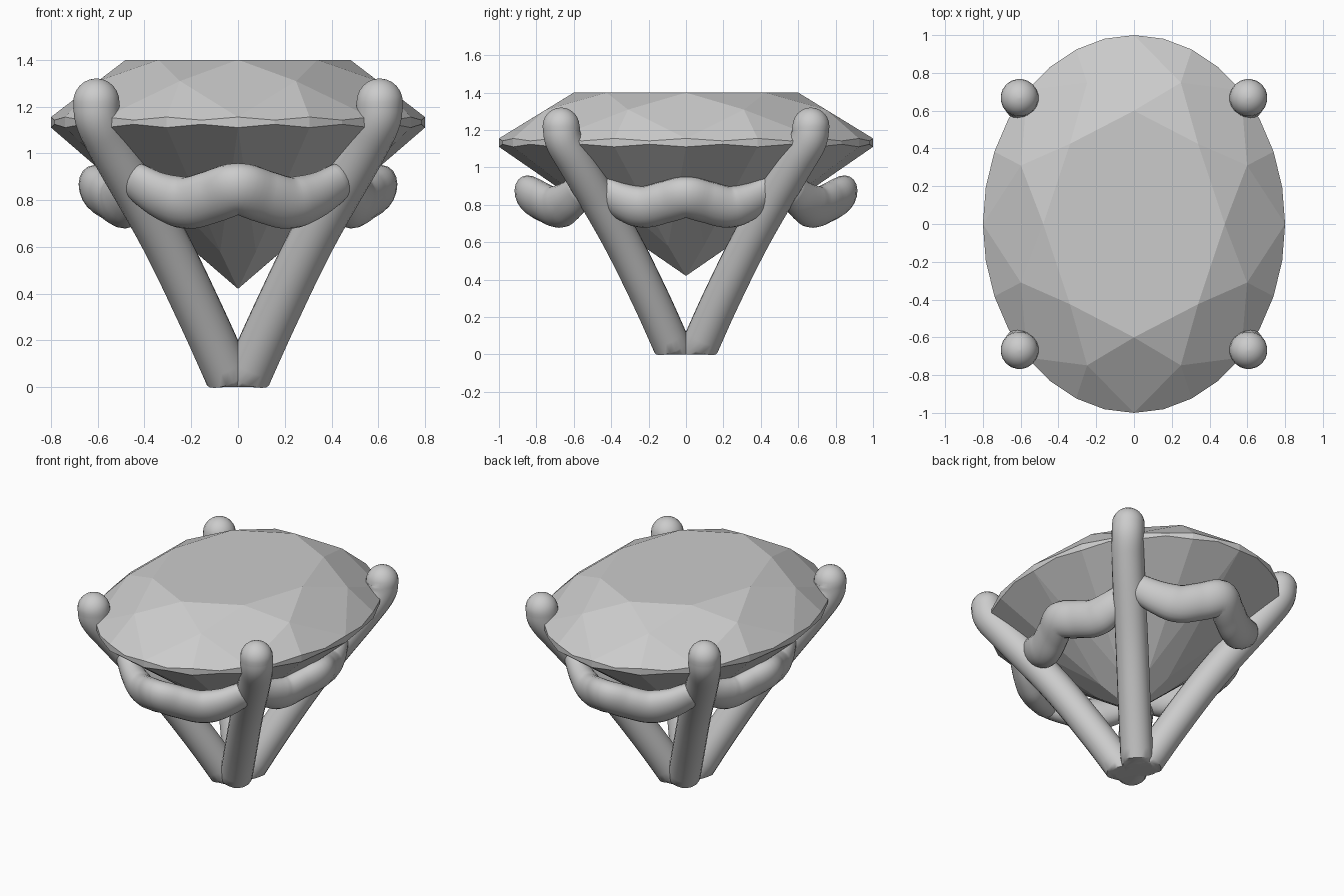
import bpy, bmesh
from math import sin, cos, pi
from mathutils import Vector

if "Cube" in bpy.data.objects:
    bpy.data.objects.remove(bpy.data.objects["Cube"])

def make(name, bm, smooth):
    bmesh.ops.recalc_face_normals(bm, faces=bm.faces[:])
    me = bpy.data.meshes.new(name)
    bm.to_mesh(me)
    bm.free()
    ob = bpy.data.objects.new(name, me)
    bpy.context.collection.objects.link(ob)
    if smooth:
        bpy.ops.object.select_all(action='DESELECT')
        ob.select_set(True)
        bpy.context.view_layer.objects.active = ob
        bpy.ops.object.shade_smooth_by_angle(angle=0.7)
    return ob

def spline(pts, n=6):
    """Catmull-Rom samples through the points."""
    p = [Vector(q) for q in pts]
    p = [2 * p[0] - p[1]] + p + [2 * p[-1] - p[-2]]
    out = []
    for i in range(1, len(p) - 2):
        a, b, c, d = p[i - 1:i + 3]
        for k in range(n):
            t = k / n
            out.append(0.5 * (2 * b + (c - a) * t + (2 * a - 5 * b + 4 * c - d) * t * t
                              + (3 * b - a - 3 * c + d) * t ** 3))
    return out + [p[-2]]

def sweep(name, rings, sides=20):
    """Rings are (centre, tangent, major direction, major radius, minor radius)."""
    bm = bmesh.new()
    loops = []
    for c, t, u, a, b in rings:
        t = t.normalized()
        u = (u - t * u.dot(t)).normalized()
        v = t.cross(u)
        loops.append([bm.verts.new(c + u * a * cos(2 * pi * k / sides) + v * b * sin(2 * pi * k / sides))
                      for k in range(sides)])
    for l, m in zip(loops, loops[1:]):
        for k in range(sides):
            j = (k + 1) % sides
            bm.faces.new((l[k], l[j], m[j], m[k]))
    bm.faces.new(loops[0])
    bm.faces.new(loops[-1])
    return make(name, bm, True)

def tangents(path):
    n = len(path) - 1
    return [path[min(i + 1, n)] - path[max(i - 1, 0)] for i in range(n + 1)]

# Oval faceted stone
bm = bmesh.new()
def gv(i, r, z):
    a = 2 * pi * i / 32
    return bm.verts.new((0.8 * r * sin(a), r * cos(a), z))
table = [gv(4 * k, 0.6, 1.4) for k in range(8)]
star = [gv(4 * k + 2, 0.81, 1.309) for k in range(8)]
top = [gv(i, 1, 1.155 if i % 2 == 0 else 1.142) for i in range(32)]
bot = [gv(i, 1, 1.11 if i % 2 == 0 else 1.124) for i in range(32)]
low = [gv(4 * k + 2, 0.25, 0.58) for k in range(8)]
culet = bm.verts.new((0, 0, 0.42))
bm.faces.new(table)
for k in range(8):
    g, n = 4 * k, (k + 1) % 8
    h = (g + 4) % 32
    bm.faces.new((table[k], star[k], table[n]))
    bm.faces.new((table[k], star[k - 1], top[g], star[k]))
    bm.faces.new((star[k], top[g], top[g + 1], top[g + 2]))
    bm.faces.new((star[k], top[g + 2], top[g + 3], top[h]))
    bm.faces.new((culet, low[k - 1], bot[g], low[k]))
    bm.faces.new((low[k], bot[g], bot[g + 1], bot[g + 2]))
    bm.faces.new((low[k], bot[g + 2], bot[g + 3], bot[h]))
for i in range(32):
    j = (i + 1) % 32
    bm.faces.new((top[i], top[j], bot[j], bot[i]))
make("oval_stone", bm, False)

# Four prongs with domed tips
prong = [(.02, .055, 0), (.155, .19, .3), (.32, .36, .64), (.525, .57, 1.0), (.595, .652, 1.14), (.606, .668, 1.22)]
for sx, sname in ((-1, "left"), (1, "right")):
    for sy, fname in ((-1, "front"), (1, "back")):
        path = spline([(x * sx, y * sy, z) for x, y, z in prong])
        tans = tangents(path)
        tans[0] = Vector((0, 0, 1))
        tans[-1] = Vector((0, 0, 1))
        u = Vector((sx, sy, 0))
        rings = [(c, t, u, .1, .1) for c, t in zip(path, tans)]
        rings[0] = (path[0], tans[0], u, .1, .09)
        for k in range(1, 7):
            a = k / 6 * pi / 2 * 0.97
            r = .1 * cos(a)
            rings.append((path[-1] + Vector((0, 0, .1 * sin(a))), tans[-1], u, r, r))
        sweep(f"{fname}_{sname}_prong", rings)

# Wavy gallery rails: half paths (along, outward, height), mirrored about the middle
long_rail = [(0, .825, .848), (.11, .765, .815), (.22, .695, .788), (.33, .63, .818), (.435, .56, .88)]
side_rail = [(0, .59, .84), (.11, .55, .815), (.23, .505, .788), (.34, .475, .818), (.45, .43, .88)]

def rail(name, half, place):
    pts = [(-s, o, z) for s, o, z in half[:0:-1]] + half
    path = [place(p) for p in spline(pts)]
    tans = tangents(path)
    u = place(Vector((0, .45, .89)))
    n = len(path) - 1
    rings = []
    for i, (c, t) in enumerate(zip(path, tans)):
        e = abs(2 * i / n - 1)
        f = 1 - 0.25 * max(0, (e - .6) / .4)
        rings.append((c, t, u, .115 * f, .085 * f))
    def tip(ring, d):
        c, t, w, a, b = ring
        return (c + t.normalized() * d, t, w, a * .8, b * .8)
    sweep(name, [tip(rings[0], -.02)] + rings + [tip(rings[-1], .02)])

for s, a, b in ((-1, "front", "left"), (1, "back", "right")):
    rail(a + "_gallery_rail", long_rail, lambda p: Vector((p[0], s * p[1], p[2])))
    rail(b + "_gallery_rail", side_rail, lambda p: Vector((s * p[1], p[0], p[2])))
